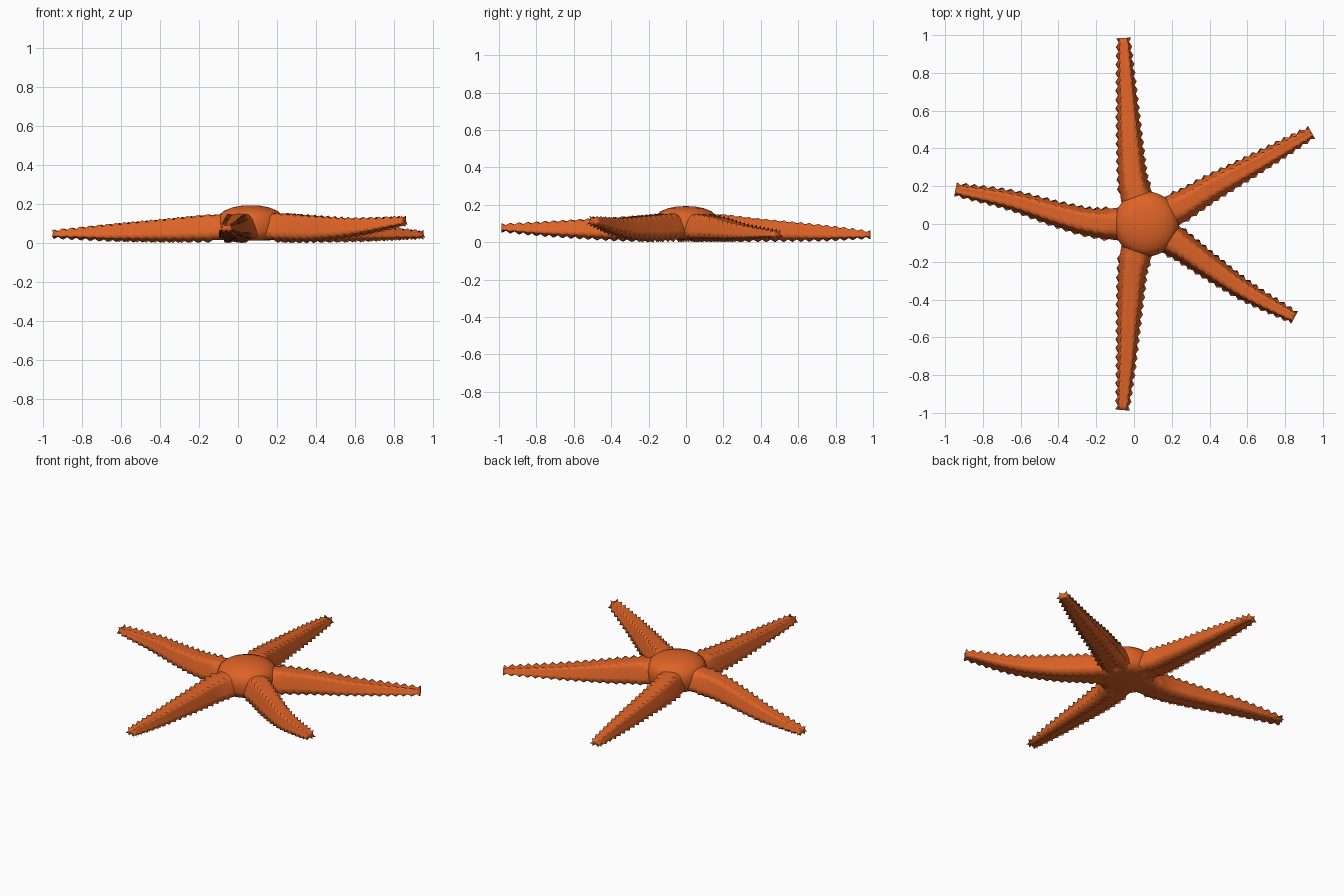
import bpy, bmesh, math
from mathutils import Vector

if "Cube" in bpy.data.objects:
    bpy.data.objects.remove(bpy.data.objects["Cube"])

orange = bpy.data.materials.new("starfish_orange")
orange.diffuse_color = (0.73, 0.125, 0.02, 1)
orange.use_nodes = True
orange.node_tree.nodes["Principled BSDF"].inputs["Base Color"].default_value = orange.diffuse_color

# Cross-section: (side -1..1, height 0..1, is a knobbly ridge)
half = [(0, 0.06, 0), (0.42, 0.0, 1), (0.72, 0.04, 0), (0.97, 0.16, 1), (0.97, 0.35, 0),
        (0.86, 0.6, 0), (0.74, 0.8, 0), (0.55, 0.94, 1), (0.3, 0.99, 0), (0, 1, 0)]
PROFILE = half + [(-u, v, k) for u, v, k in half[-2:0:-1]]

# Arm centre lines: x, y, bottom z, top z
ARMS = {
    "back_arm": [(0.06, 0, .015, .16), (0.0, .2, .015, .145), (-.02, .4, .015, .122),
                 (-.042, .75, .018, .085), (-.055, .985, .03, .052)],
    "front_arm": [(0.06, 0, .015, .16), (0.0, -.2, .015, .145), (-.02, -.4, .02, .128),
                  (-.042, -.75, .042, .105), (-.06, -.985, .065, .09)],
    "left_arm": [(0.06, 0, .015, .16), (-.2, .005, .015, .138), (-.4, .05, .015, .117),
                 (-.65, .125, .02, .092), (-.945, .183, .035, .058)],
    "back_right_arm": [(0.06, 0, .015, .16), (.25, .095, .015, .148), (.4, .185, .015, .128),
                       (.62, .305, .018, .092), (.94, .485, .032, .055)],
    "front_right_arm": [(0.06, 0, .015, .16), (.24, -.11, .015, .15), (.4, -.225, .015, .138),
                        (.6, -.36, .04, .125), (.85, -.495, .098, .13)],
}
STEPS = 44


def spline(pts, t):
    """Smooth curve through the points."""
    p = [Vector(q) for q in pts]
    p = [2 * p[0] - p[1]] + p + [2 * p[-1] - p[-2]]
    s = min(t, 0.99999) * (len(pts) - 1)
    i = int(s)
    f = s - i
    a, b, c, d = p[i:i + 4]
    return 0.5 * (2 * b + (c - a) * f + (2 * a - 5 * b + 4 * c - d) * f * f
                  + (3 * b - a - 3 * c + d) * f ** 3)


def finish(name, bm):
    bmesh.ops.recalc_face_normals(bm, faces=bm.faces)
    for f in bm.faces:
        f.smooth = True
    me = bpy.data.meshes.new(name)
    bm.to_mesh(me)
    bm.free()
    me.materials.append(orange)
    ob = bpy.data.objects.new(name, me)
    bpy.context.collection.objects.link(ob)
    return ob


def arm(name, pts):
    # Even spacing along the curve
    fine = [spline(pts, i / 400) for i in range(401)]
    dist = [0]
    for a, b in zip(fine, fine[1:]):
        dist.append(dist[-1] + (b - a).xy.length)
    bm = bmesh.new()
    rings = []
    for r in range(STEPS):
        target = dist[-1] * r / (STEPS - 1)
        i = min(range(401), key=lambda k: abs(dist[k] - target))
        x, y, lo, hi = fine[i]
        d = (fine[min(i + 4, 400)] - fine[max(i - 4, 0)]).xy.normalized()
        side = Vector((-d.y, d.x))
        s = target / dist[-1]
        w = 0.026 + 0.062 * (1 - s) ** 0.85 + 0.02 * max(0, 1 - s / 0.25)
        # Every other ring pushes the ridges out into knobs
        knob = 0.016 if r % 2 and target > 0.17 else 0
        ring = []
        for u, v, ridge in PROFILE:
            out = Vector((u, (v - 0.5) * 1.6)).normalized() * knob * ridge
            p = side * (u * w + out.x)
            ring.append(bm.verts.new((x + p.x, y + p.y, lo + (hi - lo) * v + out.y)))
        rings.append(ring)
    n = len(PROFILE)
    for a, b in zip(rings, rings[1:]):
        for k in range(n):
            bm.faces.new((a[k], a[(k + 1) % n], b[(k + 1) % n], b[k]))
    # Closed root and slightly hollow tip
    bm.faces.new(rings[0])
    x, y, lo, hi = fine[-1]
    tip = bm.verts.new((x, y, (lo + hi) / 2))
    for k in range(n):
        bm.faces.new((rings[-1][k], rings[-1][(k + 1) % n], tip))
    return finish(name, bm)


for name, pts in ARMS.items():
    arm(name, pts)

# Domed central body
bm = bmesh.new()
prof = [(0.0, 0.193), (0.05, 0.191), (0.095, 0.182), (0.135, 0.166), (0.16, 0.145),
        (0.172, 0.11), (0.172, 0.06), (0.16, 0.025), (0.1, 0.014), (0.0, 0.014)]
verts = [bm.verts.new((r, 0, z)) for r, z in prof]
edges = [bm.edges.new(e) for e in zip(verts, verts[1:])]
bmesh.ops.spin(bm, geom=verts + edges, cent=(0, 0, 0), axis=(0, 0, 1),
               angle=2 * math.pi, steps=40, use_duplicate=False)
bmesh.ops.remove_doubles(bm, verts=bm.verts, dist=0.0005)
body = finish("central_body", bm)
body.location = (0.065, 0, 0)
